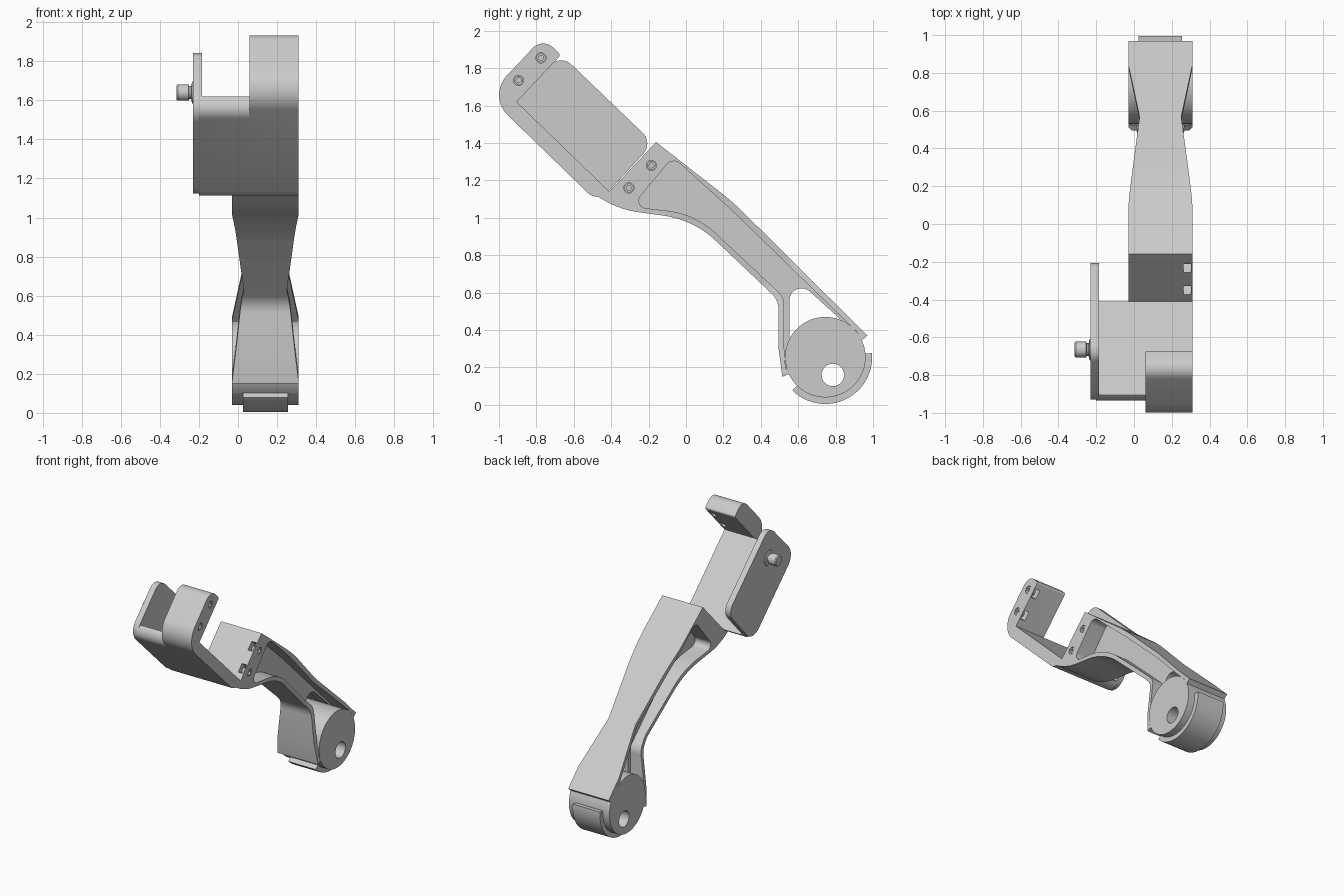
import bpy, bmesh, math
from mathutils import Vector

cube = bpy.data.objects.get("Cube")
if cube:
    bpy.data.objects.remove(cube)

grey = bpy.data.materials.new("plain grey")
grey.use_nodes = True
grey.diffuse_color = (0.6, 0.6, 0.6, 1)
grey.node_tree.nodes["Principled BSDF"].inputs["Base Color"].default_value = (0.6, 0.6, 0.6, 1)

MID, HALF = 0.14, 0.17            # arm centre and half width across x
LEFT, RIGHT = MID + HALF, MID - HALF


def rounded(corners, steps=10):
    """Turn (y, z, radius) corners into an outline with arc fillets."""
    out = []
    for i, c in enumerate(corners):
        p = Vector(c[:2])
        r = c[2] if len(c) > 2 else 0
        if not r:
            out.append(p)
            continue
        a = Vector(corners[i - 1][:2]) - p
        b = Vector(corners[(i + 1) % len(corners)][:2]) - p
        half = a.angle(b) / 2
        reach = min(r / math.tan(half), a.length * 0.95, b.length * 0.95)
        r = reach * math.tan(half)
        a.normalize()
        b.normalize()
        centre = p + (a + b).normalized() * (r / math.sin(half))
        start, end = p + a * reach - centre, p + b * reach - centre
        sweep = start.angle(end)
        for k in range(steps + 1):
            f = k / steps
            out.append(centre + (start * math.sin((1 - f) * sweep) + end * math.sin(f * sweep)) / math.sin(sweep))
    return out


def prism(name, outline, x0, x1, place=lambda x, p: (x, p[0], p[1])):
    """Extrude an outline along x (or through a custom placement)."""
    bm = bmesh.new()
    lower = [bm.verts.new(place(x0, p)) for p in outline]
    upper = [bm.verts.new(place(x1, p)) for p in outline]
    bm.faces.new(lower)
    bm.faces.new(upper)
    for i in range(len(outline)):
        bm.faces.new((lower[i - 1], lower[i], upper[i], upper[i - 1]))
    bmesh.ops.recalc_face_normals(bm, faces=bm.faces)
    mesh = bpy.data.meshes.new(name)
    bm.to_mesh(mesh)
    bm.free()
    mesh.materials.append(grey)
    ob = bpy.data.objects.new(name, mesh)
    bpy.context.collection.objects.link(ob)
    return ob


def arc(y, z, r, a0=0, a1=360, n=48):
    turns = n if a1 - a0 == 360 else n + 1
    angles = [math.radians(a0 + (a1 - a0) * k / n) for k in range(turns)]
    return [Vector((y + r * math.cos(a), z + r * math.sin(a))) for a in angles]


def combine(body, other, operation):
    """Apply a boolean and discard the helper."""
    mod = body.modifiers.new("join", 'BOOLEAN')
    mod.operation, mod.object, mod.solver = operation, other, 'EXACT'
    with bpy.context.temp_override(object=body, active_object=body, selected_objects=[body]):
        bpy.ops.object.modifier_apply(modifier=mod.name)
    bpy.data.objects.remove(other)


def smooth(ob):
    bpy.ops.object.select_all(action='DESELECT')
    ob.select_set(True)
    bpy.context.view_layer.objects.active = ob
    bpy.ops.object.shade_smooth_by_angle(angle=math.radians(30))


# Arm body
arm = prism("bracket_arm", rounded([
    (-0.41, 1.14), (-0.16, 1.405), (0.25, 1.085, 1.5), (0.97, 0.37), (0.94, 0.345),
    (0.745, 0.255), (0.55, 0.165), (0.515, 0.15), (0.495, 0.3), (0.495, 0.56, 0.12),
    (0.04, 0.99, 0.5), (-0.4, 1.05, 0.5), (-0.72, 1.325), (-0.68, 1.36)]), RIGHT, LEFT)

# Side pockets leaving a central web, and a narrowed waist
pocket = rounded([
    (-0.07, 1.325, 0.05), (0.25, 1.035, 1.5), (0.945, 0.36, 0.035), (0.535, 0.155, 0.035),
    (0.525, 0.3), (0.525, 0.575, 0.1), (0.05, 1.02, 0.45), (-0.29, 1.06, 0.04)])
waist = rounded([(-1.3, 0.171), (-1.1, 0.171, 4), (-0.2, 0.11, 0.5), (0.36, 0.171), (0.36, 0.4), (-1.3, 0.4)])
for side in (1, -1):
    combine(arm, prism("pocket", pocket, MID + side * 0.04, MID + side * 0.3), 'DIFFERENCE')
    combine(arm, prism("waist", waist, 0.4, 2.2, lambda w, p: (
        MID + side * p[1], (w + p[0]) / 2, (w - p[0]) / 2)), 'DIFFERENCE')

# Triangular window
combine(arm, prism("window", rounded([
    (0.553, 0.706, 0.065), (0.935, 0.357, 0.035), (0.553, 0.173, 0.035)]), -0.2, 0.5), 'DIFFERENCE')

# Round foot with a raised pad and an axle hole
combine(arm, prism("drum", arc(0.745, 0.255, 0.215, n=72), RIGHT, LEFT), 'UNION')
pad = arc(0.745, 0.255, 0.25, -135, 5) + arc(0.745, 0.255, 0.18, -135, 5)[::-1]
combine(arm, prism("pad", pad, MID - 0.115, MID + 0.115), 'UNION')
combine(arm, prism("axle", arc(0.785, 0.16, 0.06), -0.2, 0.5), 'DIFFERENCE')

# Cradle floor, hook and side plate
combine(arm, prism("floor", rounded([
    (-0.905, 1.62), (-0.41, 1.14), (-0.47, 1.08, 0.08), (-0.97, 1.565, 0.08)]), -0.2, LEFT), 'UNION')
combine(arm, prism("hook", rounded([
    (-0.6, 1.207), (-1.06, 1.652, 0.15), (-0.765, 1.965, 0.075), (-0.67, 1.87, 0.015),
    (-0.905, 1.62), (-0.55, 1.26)]), 0.06, LEFT), 'UNION')
combine(arm, prism("plate", rounded([
    (-0.97, 1.565, 0.1), (-0.67, 1.875, 0.08), (-0.175, 1.4, 0.08), (-0.47, 1.08, 0.1)]), -0.23, -0.185), 'UNION')

# Hinge pin holes and the slots that open into the gap
for y, z, way in ((-0.185, 1.28, -1), (-0.305, 1.16, -1), (-0.775, 1.855, 1), (-0.895, 1.735, 1)):
    hole = Vector((y, z))
    out = Vector((0.72, -0.69)) * way
    along = Vector((0.69, 0.72)) * 0.033
    slot = [hole - along, hole + along, hole + along + out * 0.1, hole - along + out * 0.1]
    combine(arm, prism("slot", slot, 0.263, 0.302), 'DIFFERENCE')
    combine(arm, prism("pin_hole", arc(y, z, 0.027, n=24), 0.2, 0.5), 'DIFFERENCE')
    smooth(prism("hinge_pin", arc(y, z, 0.027, n=24), 0.2, 0.21))
    ring = prism("hinge_ring", arc(y, z, 0.024, n=24), 0.255, 0.308)
    combine(ring, prism("bore", arc(y, z, 0.013, n=24), 0.2, 0.4), 'DIFFERENCE')
    smooth(ring)
smooth(arm)

# Turned knob on the side plate
profile = [(-0.225, 0.06), (-0.235, 0.055), (-0.24, 0.034), (-0.25, 0.034),
           (-0.253, 0.042), (-0.308, 0.042), (-0.315, 0.036)]
bm = bmesh.new()
rings = [[bm.verts.new((x, *p)) for p in arc(-0.665, 1.64, r, n=32)] for x, r in profile]
for a, b in zip(rings, rings[1:]):
    for i in range(len(a)):
        bm.faces.new((a[i - 1], a[i], b[i], b[i - 1]))
bm.faces.new(rings[0])
bm.faces.new(rings[-1])
bmesh.ops.recalc_face_normals(bm, faces=bm.faces)
mesh = bpy.data.meshes.new("side_knob")
bm.to_mesh(mesh)
bm.free()
mesh.materials.append(grey)
knob = bpy.data.objects.new("side_knob", mesh)
bpy.context.collection.objects.link(knob)
smooth(knob)
